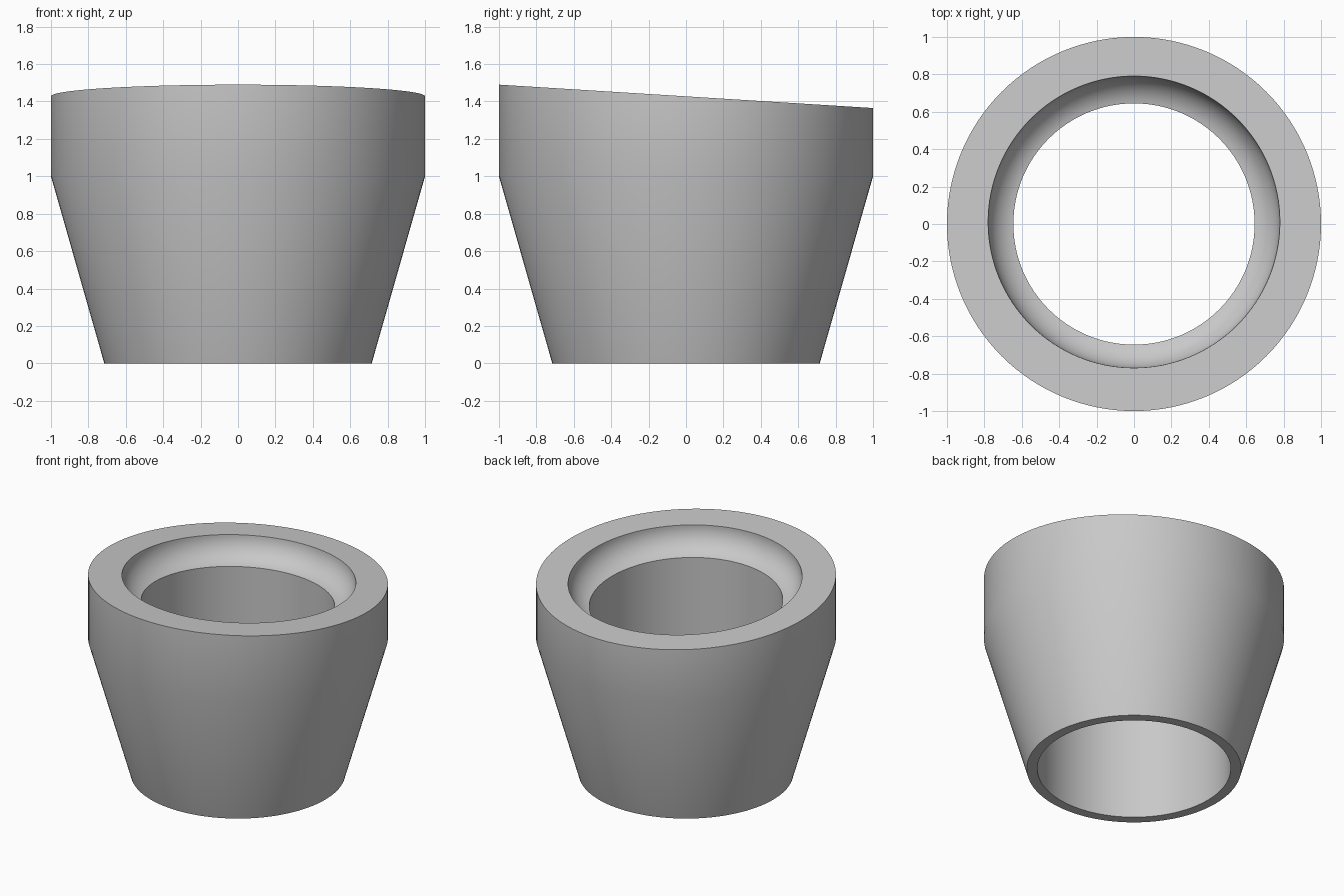
import bpy, bmesh, math

cube = bpy.data.objects.get("Cube")
if cube:
    bpy.data.objects.remove(cube, do_unlink=True)

SEGMENTS = 128
SLOPE = 0.0625        # the rim drops toward the back
RIM_Z = 1.4275
BORE = 0.645
GROOVE_MID, GROOVE_R = 0.60, 0.18

grey = bpy.data.materials.new("plain grey")
grey.use_nodes = True
colour = (0.58, 0.58, 0.58, 1)
grey.diffuse_color = colour
grey.node_tree.nodes["Principled BSDF"].inputs["Base Color"].default_value = colour

# Closed wall section as (radius, height, slope, y shift)
section = [(BORE, 0, 0, 0), (0.715, 0, 0, 0), (1, 1, 0, 0), (1, RIM_Z, SLOPE, 0)]

# Concave seat, square to the sloping rim and running down to the bore
end = math.acos((BORE - GROOVE_MID) / GROOVE_R)
depth = GROOVE_R * math.sin(end)
steps = 14
for i in range(steps + 1):
    a = end * i / steps
    drop = GROOVE_R * math.sin(a)
    section.append((GROOVE_MID + GROOVE_R * math.cos(a), RIM_Z - drop,
                    SLOPE, SLOPE * (depth - drop)))

# Sweep the section around the axis
bm = bmesh.new()
rings = []
for r, z, slope, shift in section:
    ring = []
    for k in range(SEGMENTS):
        t = math.tau * k / SEGMENTS
        y = r * math.sin(t) + shift
        ring.append(bm.verts.new((r * math.cos(t), y, z - slope * y)))
    rings.append(ring)
for i, low in enumerate(rings):
    high = rings[(i + 1) % len(rings)]
    for k in range(SEGMENTS):
        n = (k + 1) % SEGMENTS
        bm.faces.new((low[k], low[n], high[n], high[k]))
bmesh.ops.recalc_face_normals(bm, faces=bm.faces)

mesh = bpy.data.meshes.new("tapered_collar")
bm.to_mesh(mesh)
bm.free()
mesh.materials.append(grey)
collar = bpy.data.objects.new("tapered_collar", mesh)
bpy.context.collection.objects.link(collar)

# Smooth walls with crisp rim edges
bpy.ops.object.select_all(action="DESELECT")
collar.select_set(True)
bpy.context.view_layer.objects.active = collar
bpy.ops.object.shade_smooth_by_angle(angle=math.radians(30))
